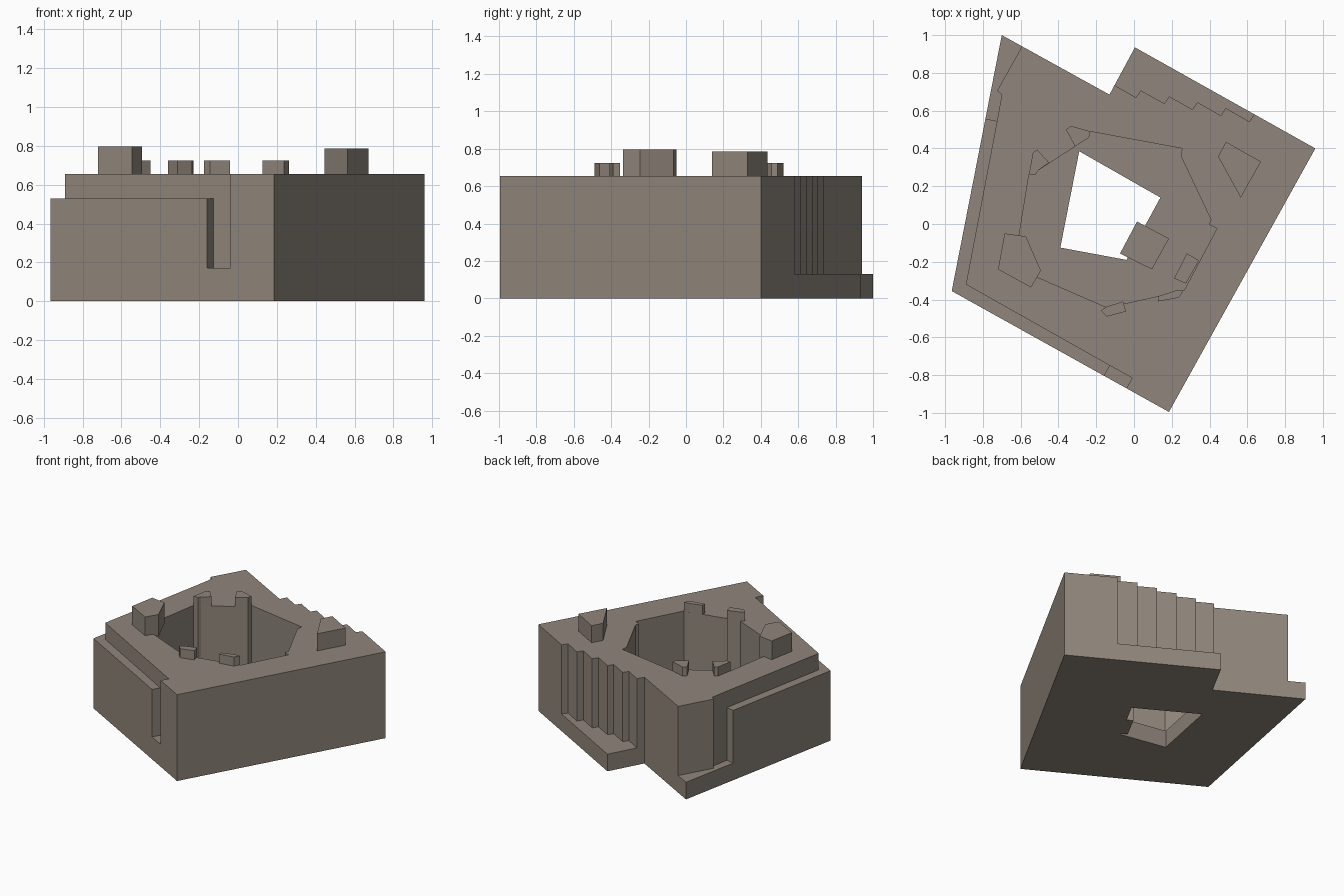
import bpy, bmesh

if "Cube" in bpy.data.objects:
    bpy.data.objects.remove(bpy.data.objects["Cube"])

TOP, FLOOR, LEDGE, PIT, OVER = 0.655, 0.13, 0.53, 0.17, 1.0

stone = bpy.data.materials.new("stone")
stone.diffuse_color = (0.28, 0.24, 0.20, 1)
stone.use_nodes = True
stone.node_tree.nodes["Principled BSDF"].inputs["Base Color"].default_value = stone.diffuse_color


def prism(name, pts, z0, z1):
    """Vertical prism from a plan-view outline."""
    bm = bmesh.new()
    face = bm.faces.new([bm.verts.new((x, y, z0)) for x, y in pts])
    ext = bmesh.ops.extrude_face_region(bm, geom=[face], use_keep_orig=True)
    verts = [g for g in ext["geom"] if isinstance(g, bmesh.types.BMVert)]
    bmesh.ops.translate(bm, verts=verts, vec=(0, 0, z1 - z0))
    bmesh.ops.recalc_face_normals(bm, faces=bm.faces[:])
    mesh = bpy.data.meshes.new(name)
    bm.to_mesh(mesh)
    bm.free()
    mesh.materials.append(stone)
    obj = bpy.data.objects.new(name, mesh)
    bpy.context.collection.objects.link(obj)
    return obj


def cut(target, name, pts, z0, z1=OVER):
    """Subtract a prism from the target and bake the result."""
    cutter = prism(name, pts, z0, z1)
    cutter.hide_render = True
    mod = target.modifiers.new(name, "BOOLEAN")
    mod.operation, mod.solver, mod.object = "DIFFERENCE", "EXACT", cutter
    bpy.context.view_layer.objects.active = target
    bpy.ops.object.modifier_apply(modifier=mod.name)
    bpy.data.objects.remove(cutter)


# Main body with a notched back corner
body = prism("body", [(-.70, 1.0), (-.13, .685), (.005, .935), (.96, .40),
                      (.185, -.995), (-.965, -.355)], 0, TOP)

# Central chamber and the opening through its floor
cut(body, "chamber", [(-.235, .49), (.254, .40), (.249, .357), (.407, .024),
                      (.397, -.003), (.439, -.024), (.265, -.352), (-.143, -.442),
                      (-.515, -.28), (-.608, -.06), (-.556, .262), (-.508, .283),
                      (-.238, .458)], FLOOR)
cut(body, "floor_opening", [(-.29, .385), (.14, .14), (-.04, -.19), (-.39, -.125)],
    -0.1, 0.3)

# Ledge round the front and left sides, front slot, left corner recess
cut(body, "ledge", [(-.115, -.757), (-.89, -.32), (-.7225, .56), (-.92, .60),
                    (-1.1, -.4), (-.188, -.882)], LEDGE)
cut(body, "front_slot", [(-.127, -.75), (-.01, -.815), (-.075, -.935),
                         (-.20, -.875)], PIT)
cut(body, "corner_recess", [(-.725, .545), (-.70, .685), (-.725, .705), (-.593, .94),
                            (-.54, 1.035), (-.75, 1.1), (-.92, .585)], FLOOR)

# Sawtooth cut on the back wall
teeth = [(-.2, .79)]
for i in range(5):
    teeth += [(.01 + .15 * i, .67 - .032 * i), (.036 + .15 * i, .707 - .031 * i)]
teeth[-1] = (.67, .63)
cut(body, "sawtooth", teeth + [(0, 1.1)], FLOOR)

# Blocks on the roof
prism("roof_block_right", [(.445, .357), (.487, .435), (.672, .33), (.565, .14)],
      TOP, 0.785)
prism("roof_block_left", [(-.685, -.05), (-.572, -.066), (-.493, -.247),
                          (-.545, -.336), (-.72, -.24)], TOP - .02, 0.797)

# Posts along the chamber wall: one sits on the rim, the rest reach the floor
posts = [
    (FLOOR, [(-.36, .50), (-.335, .52), (-.23, .49), (-.238, .458), (-.312, .41)]),
    (FLOOR, [(-.556, .262), (-.535, .378), (-.513, .394), (-.45, .325),
             (-.508, .283), (-.52, .262)]),
    (TOP, [(.127, -.382), (.127, -.41), (.238, -.39), (.262, -.352), (.222, -.352)]),
    (FLOOR, [(-.175, -.458), (-.143, -.49), (-.042, -.463), (-.058, -.41),
             (-.143, -.437)]),
]
for i, (base, pts) in enumerate(posts):
    prism(f"post_{i + 1}", pts, base, 0.724)

# Low blocks on the chamber floor; the larger overhangs the opening
prism("floor_block", [(.016, .013), (.185, -.077), (.095, -.24), (-.074, -.156)],
      0, 0.27)
prism("floor_step", [(.212, -.288), (.28, -.156), (.344, -.193), (.275, -.315)],
      FLOOR, 0.22)
